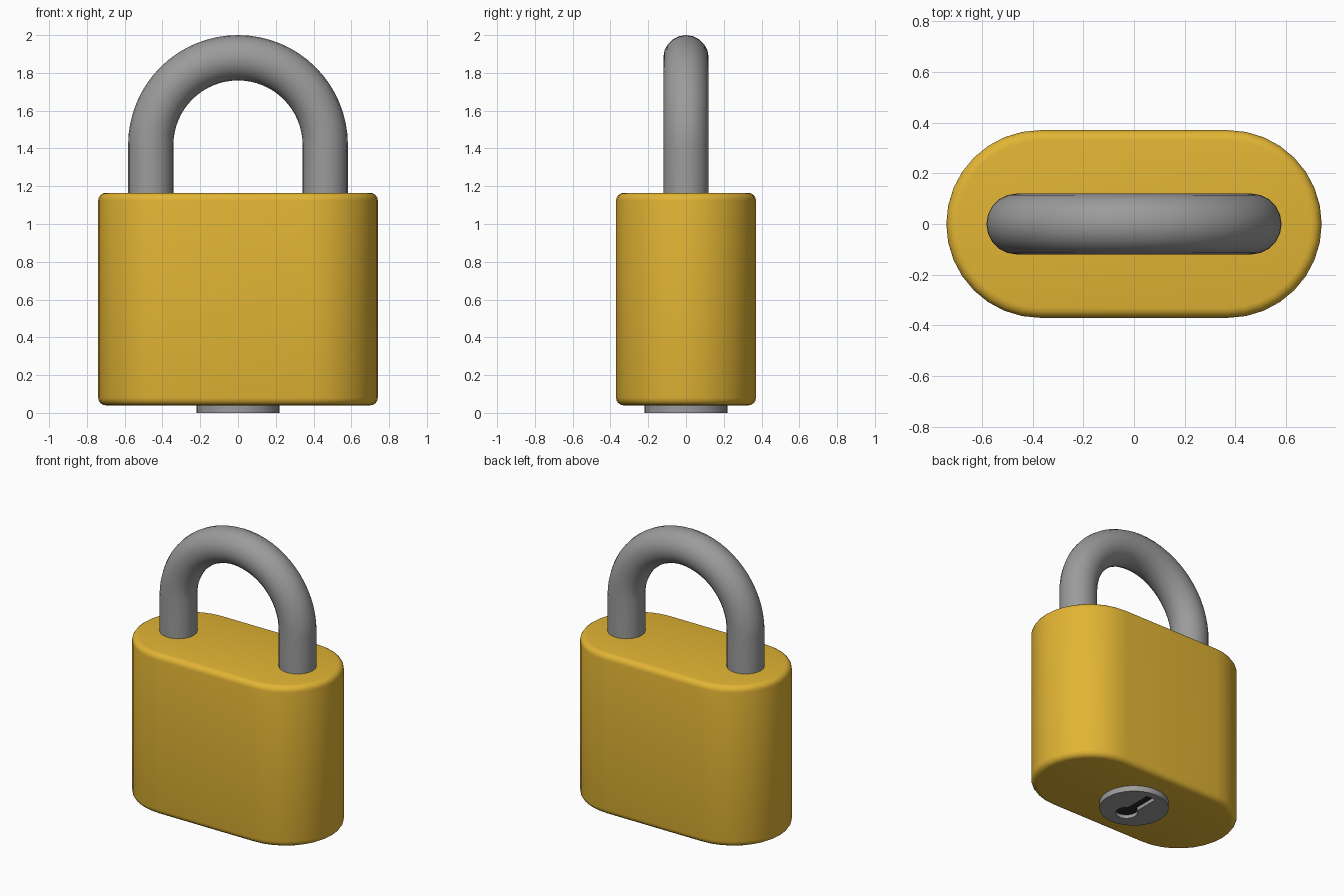
import bpy
import bmesh
from math import sin, cos, pi, radians
from mathutils import Vector

cube = bpy.data.objects.get("Cube")
if cube:
    bpy.data.objects.remove(cube)


def material(name, colour):
    m = bpy.data.materials.new(name)
    m.use_nodes = True
    m.diffuse_color = (*colour, 1)
    m.node_tree.nodes["Principled BSDF"].inputs["Base Color"].default_value = (*colour, 1)
    return m


brass = material("brass yellow", (0.76, 0.46, 0.035))
steel = material("steel grey", (0.33, 0.33, 0.33))
dark = material("keyhole black", (0.02, 0.02, 0.02))


def add_object(name, bm, *mats):
    bmesh.ops.recalc_face_normals(bm, faces=bm.faces)
    mesh = bpy.data.meshes.new(name)
    bm.to_mesh(mesh)
    bm.free()
    for m in mats:
        mesh.materials.append(m)
    ob = bpy.data.objects.new(name, mesh)
    bpy.context.collection.objects.link(ob)
    return ob


def activate(ob):
    bpy.ops.object.select_all(action="DESELECT")
    ob.select_set(True)
    bpy.context.view_layer.objects.active = ob


def smooth(ob):
    activate(ob)
    bpy.ops.object.shade_smooth_by_angle(angle=radians(35))


def arc(cx, cy, r, start, end, steps):
    angles = [radians(start + (end - start) * i / steps) for i in range(steps + 1)]
    return [(cx + r * cos(a), cy + r * sin(a)) for a in angles]


def prism(outline, z0, z1):
    bm = bmesh.new()
    base = bm.faces.new([bm.verts.new((x, y, z0)) for x, y in outline])
    top = bmesh.ops.extrude_face_region(bm, geom=[base])["geom"]
    verts = [v for v in top if isinstance(v, bmesh.types.BMVert)]
    bmesh.ops.translate(bm, verts=verts, vec=(0, 0, z1 - z0))
    # the starting face stays in place as the lower cap
    if not base.is_valid or len(base.verts) == 0:
        bmesh.ops.holes_fill(bm, edges=bm.edges)
    else:
        bmesh.ops.holes_fill(bm, edges=[e for e in bm.edges if e.is_boundary])
    return bm


# Body: stadium block with softened top and bottom rims
R = 0.37
outline = arc(R, 0, R, -90, 90, 16) + arc(-R, 0, R, 90, 270, 16)
body = add_object("body", prism(outline, 0.04, 1.165), brass)
bevel = body.modifiers.new("rim", "BEVEL")
bevel.width = 0.04
bevel.segments = 4
bevel.limit_method = "ANGLE"
bevel.angle_limit = radians(60)
activate(body)
bpy.ops.object.modifier_apply(modifier="rim")
smooth(body)

# Shackle: round bar swept up, over the arch and down
BEND, BAR, SPRING, SIDES = 0.462, 0.12, 1.418, 20
path = [(Vector((BEND, 0, 1.1)), 0.0)]
for i in range(33):
    a = pi * i / 32
    path.append((Vector((BEND * cos(a), 0, SPRING + BEND * sin(a))), a))
path.append((Vector((-BEND, 0, 1.1)), pi))
bm = bmesh.new()
rings = []
for centre, a in path:
    out = Vector((cos(a), 0, sin(a)))
    ring = []
    for k in range(SIDES):
        t = 2 * pi * k / SIDES
        ring.append(bm.verts.new(centre + BAR * (cos(t) * out + Vector((0, sin(t), 0)))))
    rings.append(ring)
for r0, r1 in zip(rings, rings[1:]):
    for k in range(SIDES):
        n = (k + 1) % SIDES
        bm.faces.new((r0[k], r0[n], r1[n], r1[k]))
bm.faces.new(rings[0])
bm.faces.new(rings[-1])
smooth(add_object("shackle", bm, steel))

# Lock core: disc under the body with a shallow keyhole cut into it
FLOOR = 0.025
core = add_object("lock_core", prism(arc(0, 0, 0.22, 0, 348.75, 31), 0, 0.06), steel, dark)
keyhole = arc(0, -0.075, 0.07, 120, 420, 20) + [(0.035, 0.17), (-0.035, 0.17)]
cutter = add_object("keyhole_cutter", prism(keyhole, -0.05, FLOOR), steel)
cutter.hide_render = True
cut = core.modifiers.new("keyhole", "BOOLEAN")
cut.operation = "DIFFERENCE"
cut.solver = "EXACT"
cut.object = cutter
activate(core)
bpy.ops.object.modifier_apply(modifier="keyhole")
bpy.data.objects.remove(cutter)
for p in core.data.polygons:
    p.material_index = int(abs(p.center.z - FLOOR) < 0.002 and abs(p.normal.z) > 0.9)
smooth(core)
